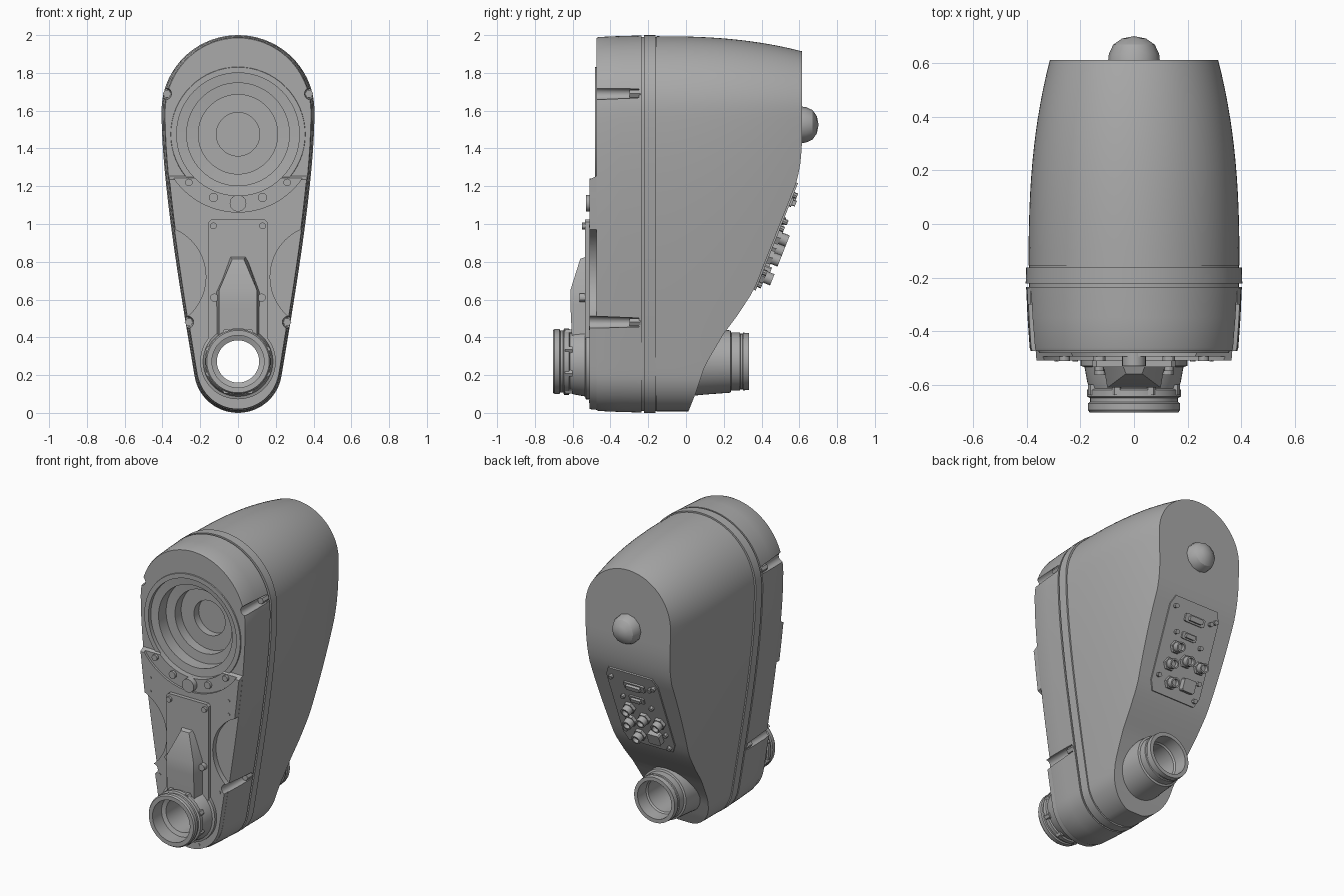
import bpy, bmesh, math
from mathutils import Matrix, Vector

cube = bpy.data.objects.get("Cube")
if cube:
    bpy.data.objects.remove(cube, do_unlink=True)

grey = bpy.data.materials.new("plain grey")
grey.use_nodes = True
COLOR = (0.4, 0.4, 0.4, 1)
grey.diffuse_color = COLOR
grey.node_tree.nodes["Principled BSDF"].inputs["Base Color"].default_value = COLOR


def finish(name, bm, matrix=None):
    bmesh.ops.remove_doubles(bm, verts=bm.verts, dist=1e-5)
    bmesh.ops.recalc_face_normals(bm, faces=bm.faces)
    if matrix:
        bm.transform(matrix)
    mesh = bpy.data.meshes.new(name)
    bm.to_mesh(mesh)
    bm.free()
    mesh.materials.append(grey)
    ob = bpy.data.objects.new(name, mesh)
    bpy.context.collection.objects.link(ob)
    return ob


def loft(name, rings, matrix=None):
    """Loft mirrored half rings of (x, y, z) and cap both ends in strips."""
    bm = bmesh.new()
    n = len(rings[0])
    loops = []
    for half in rings:
        full = list(half) + [(-x, y, z) for x, y, z in reversed(half)]
        loops.append([bm.verts.new(p) for p in full])
    for a, b in zip(loops, loops[1:]):
        for k in range(2 * n):
            m = (k + 1) % (2 * n)
            bm.faces.new((a[k], a[m], b[m], b[k]))
    for lp in (loops[0], loops[-1]):
        for i in range(n - 1):
            bm.faces.new((lp[i], lp[i + 1], lp[2 * n - 2 - i], lp[2 * n - 1 - i]))
    return finish(name, bm, matrix)


def lathe(name, profile, x=0, z=0, sides=48, closed=False, matrix=None):
    """Turn (radius, y) points around an axis along y."""
    bm = bmesh.new()
    rings = []
    for r, y in profile:
        rings.append([bm.verts.new((x + r * math.cos(a), y, z + r * math.sin(a)))
                      for a in (math.tau * k / sides for k in range(sides))])
    pairs = list(zip(rings, rings[1:]))
    if closed:
        pairs.append((rings[-1], rings[0]))
    for a, b in pairs:
        for k in range(sides):
            m = (k + 1) % sides
            bm.faces.new((a[k], a[m], b[m], b[k]))
    return finish(name, bm, matrix)


def rod(name, r, y0, y1, x=0, z=0, sides=16, matrix=None):
    return lathe(name, [(0, y0), (r, y0), (r, y1), (0, y1)], x, z, sides, matrix=matrix)


def cut(ob, cutters):
    bpy.context.view_layer.objects.active = ob
    for c in cutters:
        mod = ob.modifiers.new("cut", "BOOLEAN")
        mod.operation = "DIFFERENCE"
        mod.object = c
        bpy.ops.object.modifier_apply(modifier=mod.name)


# Teardrop outline, right half from top to bottom
def bezier(a, b, c, d, t):
    s = 1 - t
    return a * s**3 + 3 * b * s * s * t + 3 * c * s * t * t + d * t**3


outline = [(0.4 * math.sin(a), 1.6 + 0.4 * math.cos(a))
           for a in (math.radians(5 * k) for k in range(18))]
ctrl = [Vector(p) for p in ((0.4, 1.6), (0.4, 1.2), (0.29, 0.58), (0.227, 0.19))]
outline += [tuple(bezier(*ctrl, k / 28)) for k in range(28)]
outline += [(0.23 * math.cos(a), 0.23 + 0.23 * math.sin(a))
            for a in (math.radians(-9.5 - 80.5 * k / 14) for k in range(15))]


def section(y, sx, sz):
    return [(x * sx, y, 1 + (z - 1) * sz) for x, z in outline]


# Rear edge of the housing as depth over height
back = [(0, 0.01), (0.1, 0.05), (0.25, 0.1), (0.42, 0.2), (0.52, 0.275), (0.65, 0.36),
        (1.22, 0.585), (1.3, 0.603), (1.4, 0.613), (2.1, 0.613)]


def back_y(z):
    for (z0, y0), (z1, y1) in zip(back, back[1:]):
        if z <= z1:
            return y0 + (y1 - y0) * max(0, z - z0) / (z1 - z0)


def rear_ring(t):
    ring = []
    for x, z in outline:
        y = -0.155 + (back_y(z) + 0.155) * t
        f = 0.985 - 0.2 * max(0, (y + 0.155) / 0.77) ** 2.5
        ring.append((x * f, y, 1.6 + (z - 1.6) * f if z > 1.6 else max(z, 0.008)))
    return ring


# Housing parts
front_shell = loft("front_shell", [section(-0.475, 0.965, 0.985), section(-0.462, 0.975, 0.99),
                                   section(-0.35, 0.995, 0.995), section(-0.235, 1.008, 0.998)])
seam = loft("seam_groove", [section(-0.24, 0.98, 0.99), section(-0.15, 0.98, 0.99)])
collar = loft("collar_band", [section(-0.222, 1.012, 1), section(-0.162, 1.008, 1)])
rear_shell = loft("rear_shell", [rear_ring(k / 14) for k in range(15)])

# Raised lower front plate with sloping top edge
low = [(x, z) for x, z in outline if z < 1.3]
plate = loft("front_plate", [
    [(x * 0.965, -0.46, 1 + (z - 1) * 0.985) for x, z in low],
    [(x * 0.955, -0.51, 1 + (min(z, 1.24) - 1) * 0.98) for x, z in low]])

# Cutters: tunnel, stepped recess, ring ledge, side scoops, screw notches
TUBE_Z = 0.272
tunnel = rod("tunnel_cutter", 0.13, -0.8, 0.6, 0, TUBE_Z, 32)
BORE_Z = 1.475
recess = lathe("recess_cutter", [(0, -0.6), (0.325, -0.6), (0.325, -0.455), (0.272, -0.45),
                                 (0.272, -0.37), (0.21, -0.365), (0.21, -0.3), (0.115, -0.3),
                                 (0.115, -0.25), (0, -0.25)], 0, BORE_Z, 64)
ledge = rod("ledge_cutter", 0.412, -0.6, -0.495, 0, BORE_Z, 64)
scoops = [rod("scoop_cutter", 0.275, -0.6, -0.474, s * 0.445, 0.72, 48) for s in (-1, 1)]
notch_at = [(s * x, z) for s in (-1, 1) for x, z in ((0.384, 1.69), (0.268, 0.48))]
notches = [lathe("notch_cutter", [(0, -0.6), (0.036, -0.6), (0.025, -0.25), (0, -0.25)], x, z, 16)
           for x, z in notch_at]
cut(front_shell, [tunnel, recess] + notches)
cut(plate, [tunnel, recess, ledge] + scoops + notches)
for body in (seam, collar, rear_shell):
    cut(body, [tunnel])

# Thin rim around the recess
lathe("recess_rim", [(0.325, -0.46), (0.325, -0.482), (0.355, -0.482), (0.36, -0.46)],
      0, BORE_Z, 64, closed=True)

# Centre panel and wedge cover above the front tube
panel_half = [(0.14, 1.025), (0.155, 1.01), (0.155, 0.4), (0.13, 0.2)]
pad = loft("centre_panel", [[(x, y, z) for x, z in panel_half] for y in (-0.5, -0.535)])
wedge = loft("wedge_cover", [
    [(0.045, -0.52, 0.83), (0.115, -0.52, 0.64), (0.115, -0.52, 0.57), (0.115, -0.52, 0.32)],
    [(0.03, -0.56, 0.815), (0.1, -0.612, 0.65), (0.1, -0.612, 0.57), (0.1, -0.6, 0.32)]])
cut(pad, [tunnel])
cut(wedge, [tunnel])

# One hollow tube passing through the housing
lathe("through_tube", [
    (0.138, -0.705), (0.165, -0.705), (0.172, -0.695), (0.172, -0.67), (0.164, -0.665),
    (0.164, -0.65), (0.176, -0.645), (0.176, -0.62), (0.167, -0.615), (0.175, -0.59),
    (0.185, -0.535), (0.2, -0.53), (0.2, -0.5), (0.14, -0.49), (0.14, -0.02),
    (0.185, 0.0), (0.175, 0.1), (0.165, 0.235), (0.153, 0.24), (0.153, 0.285), (0.147, 0.288),
    (0.147, 0.3), (0.153, 0.303), (0.15, 0.333), (0.125, 0.333), (0.12, 0.25), (0.112, 0.24),
    (0.112, -0.6), (0.138, -0.61)], 0, TUBE_Z, 48, closed=True)
for k in range(8):
    a = math.tau * (k + 0.5) / 8
    rod("tube_lug", 0.02, -0.64, -0.6, 0.165 * math.cos(a), TUBE_Z + 0.165 * math.sin(a), 6)

# Screws and locating pin on the front
rod("locating_pin", 0.044, -0.53, -0.48, 0, 1.11, 24)
for s in (-1, 1):
    for x, z, r, y in ((0.13, 1.14, 0.024, -0.512), (0.26, 1.22, 0.02, -0.512),
                       (0.13, 0.99, 0.018, -0.55), (0.125, 0.61, 0.022, -0.565),
                       (0.29, 0.99, 0.008, -0.514), (0.29, 1.08, 0.008, -0.514),
                       (0.22, 0.45, 0.01, -0.514), (0.07, 0.06, 0.008, -0.514)):
        rod("front_screw", r, y, -0.48, s * x, z, 12)
for x, z in notch_at:
    rod("notch_screw", 0.022, -0.3, -0.24, x - math.copysign(0.008, x), z, 6)

# Rear knob
lathe("rear_knob", [(0, 0.6), (0.098, 0.6), (0.094, 0.635), (0.078, 0.67), (0.045, 0.693),
                    (0, 0.702)], 0, 1.525, 12)

# Connector panel lying on the rear slope
slope = math.atan2(0.225, 0.57)
on_slope = Matrix.Translation((0, 0.4725, 0.935)) @ Matrix.Rotation(-slope, 4, "X")


def block(name, x, s, w, h, depth):
    rings = [[(w * k, y, v) for k, v in ((0.85, h), (1, h * 0.8), (1, -h * 0.8), (0.85, -h))]
             for y in (-0.01, depth)]
    return loft(name, rings, on_slope @ Matrix.Translation((x, 0, s)))


block("connector_panel", 0, 0, 0.19, 0.305, 0.009)
block("wide_socket", -0.01, 0.2, 0.075, 0.026, 0.02)
block("wide_socket_core", -0.01, 0.2, 0.05, 0.016, 0.038)
block("narrow_socket", 0, 0.09, 0.055, 0.022, 0.018)
block("narrow_socket_core", 0, 0.09, 0.034, 0.013, 0.035)
block("square_socket", -0.07, -0.2, 0.045, 0.04, 0.045)
for x, s in ((0.075, 0), (0.093, -0.113), (-0.02, -0.06), (-0.129, -0.067), (0.053, -0.22)):
    rod("connector_nut", 0.042, 0, 0.03, x, s, 6, on_slope)
    lathe("round_connector", [(0, 0.0), (0.032, 0.0), (0.032, 0.07), (0.022, 0.07),
                              (0.022, 0.045), (0, 0.045)], x, s, 16, matrix=on_slope)
for x, s in ((-0.16, 0.235), (-0.13, 0.215), (0.15, 0.24), (0.1, 0.09), (-0.1, 0.05),
             (0.15, -0.2), (-0.15, -0.27), (-0.15, -0.16)):
    rod("panel_screw", 0.015, 0, 0.03, x, s, 8, on_slope)

# Remove cutters, then smooth everything with sharp edges kept
for c in [tunnel, recess, ledge] + scoops + notches:
    bpy.data.objects.remove(c, do_unlink=True)
bpy.ops.object.select_all(action="DESELECT")
for ob in bpy.context.collection.objects:
    if ob.type == "MESH":
        ob.select_set(True)
        bpy.context.view_layer.objects.active = ob
bpy.ops.object.shade_smooth_by_angle(angle=math.radians(30))
